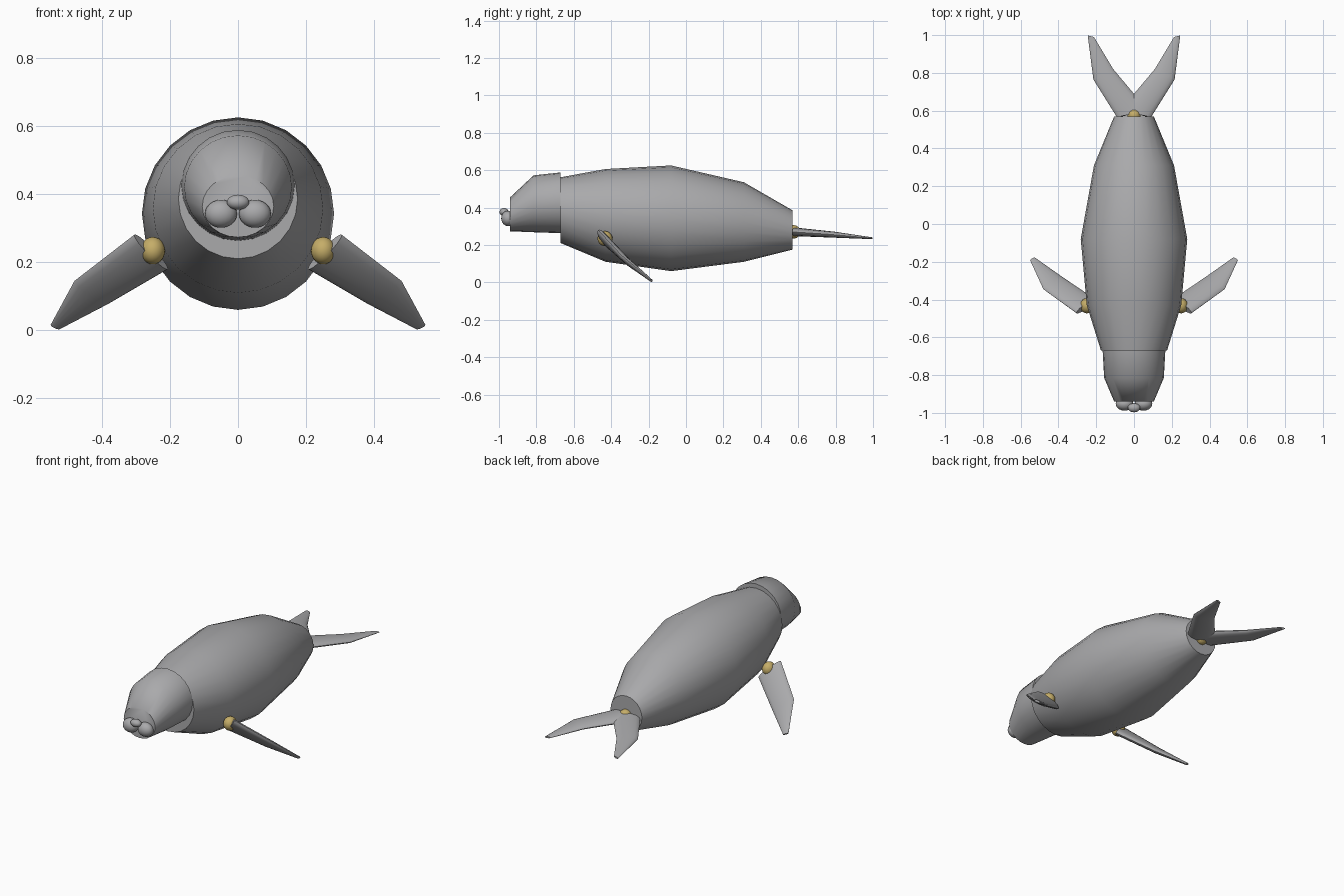
import bpy, bmesh, math
from mathutils import Vector

if "Cube" in bpy.data.objects:
    bpy.data.objects.remove(bpy.data.objects["Cube"])


def material(name, rgb):
    m = bpy.data.materials.new(name)
    m.diffuse_color = (*rgb, 1)
    m.use_nodes = True
    m.node_tree.nodes["Principled BSDF"].inputs["Base Color"].default_value = m.diffuse_color
    return m


GREY = material("seal grey", (0.40, 0.40, 0.41))
GOLD = material("joint gold", (0.56, 0.42, 0.14))


def finish(bm, name, mat, angle=50):
    bmesh.ops.recalc_face_normals(bm, faces=bm.faces)
    me = bpy.data.meshes.new(name)
    bm.to_mesh(me)
    bm.free()
    me.materials.append(mat)
    ob = bpy.data.objects.new(name, me)
    bpy.context.collection.objects.link(ob)
    bpy.ops.object.select_all(action='DESELECT')
    ob.select_set(True)
    bpy.context.view_layer.objects.active = ob
    bpy.ops.object.shade_smooth_by_angle(angle=math.radians(angle))
    return ob


def loft(name, sections, mat, sides=24):
    """Skin ellipses given as (centre, half axis, half axis) and cap the ends."""
    bm = bmesh.new()
    rings = []
    for c, u, v in sections:
        rings.append([bm.verts.new(c + u * math.sin(a) + v * math.cos(a))
                      for a in (2 * math.pi * i / sides for i in range(sides))])
    for r, s in zip(rings, rings[1:]):
        for i in range(sides):
            j = (i + 1) % sides
            bm.faces.new((r[i], r[j], s[j], s[i]))
    bm.faces.new(rings[0])
    bm.faces.new(rings[-1])
    return finish(bm, name, mat)


def tube(name, rows):
    """Rows of (y, half width, bottom z, top z)."""
    loft(name, [(Vector((0, y, (b + t) / 2)), Vector((w, 0, 0)), Vector((0, 0, (t - b) / 2)))
                for y, w, b, t in rows], GREY)


def ball(name, centre, radii, mat):
    bm = bmesh.new()
    bmesh.ops.create_uvsphere(bm, u_segments=20, v_segments=12, radius=1)
    bmesh.ops.scale(bm, vec=radii, verts=bm.verts)
    bmesh.ops.translate(bm, vec=centre, verts=bm.verts)
    finish(bm, name, mat)


def flipper(name, edges, side):
    """Rows of (leading edge point, trailing edge point, half thickness)."""
    rows = [(Vector(a), Vector(b), t) for a, b, t in edges]
    normal = (rows[0][1] - rows[0][0]).cross(rows[1][0] - rows[0][0]).normalized()
    flip = lambda p: Vector((p.x * side, p.y, p.z))
    loft(name, [(flip((a + b) / 2), flip((a - b) / 2), flip(normal * t))
                for a, b, t in rows], GREY, 16)


# Trunk and head
tube("body", [(-0.67, 0.175, 0.21, 0.562), (-0.43, 0.25, 0.11, 0.606),
              (-0.08, 0.282, 0.06, 0.625), (0.31, 0.212, 0.11, 0.535),
              (0.57, 0.105, 0.175, 0.385)])
tube("head", [(-0.67, 0.166, 0.263, 0.588), (-0.815, 0.158, 0.268, 0.572),
              (-0.94, 0.105, 0.273, 0.455)])

# Muzzle
ball("nose", (0, -0.973, 0.376), (0.033, 0.024, 0.022), GREY)

FRONT = [((0.305, -0.47, 0.28), (0.205, -0.40, 0.18), 0.022),
         ((0.48, -0.345, 0.145), (0.38, -0.28, 0.078), 0.017),
         ((0.55, -0.192, 0.016), (0.523, -0.18, 0.004), 0.007)]
REAR = [((0.09, 0.565, 0.27), (-0.075, 0.60, 0.27), 0.023),
        ((0.215, 0.765, 0.257), (0.11, 0.82, 0.253), 0.016),
        ((0.245, 0.998, 0.236), (0.212, 0.99, 0.236), 0.005)]

# Paired parts
for side, label in ((-1, "left"), (1, "right")):
    ball(label + "_cheek", (0.05 * side, -0.952, 0.342), (0.047, 0.036, 0.041), GREY)
    ball(label + "_shoulder_joint", (0.25 * side, -0.433, 0.234), (0.036, 0.04, 0.04), GOLD)
    flipper(label + "_front_flipper", FRONT, side)
    flipper(label + "_rear_flipper", REAR, side)

# Tail joint
ball("tail_joint", (0, 0.575, 0.27), (0.036, 0.036, 0.036), GOLD)
